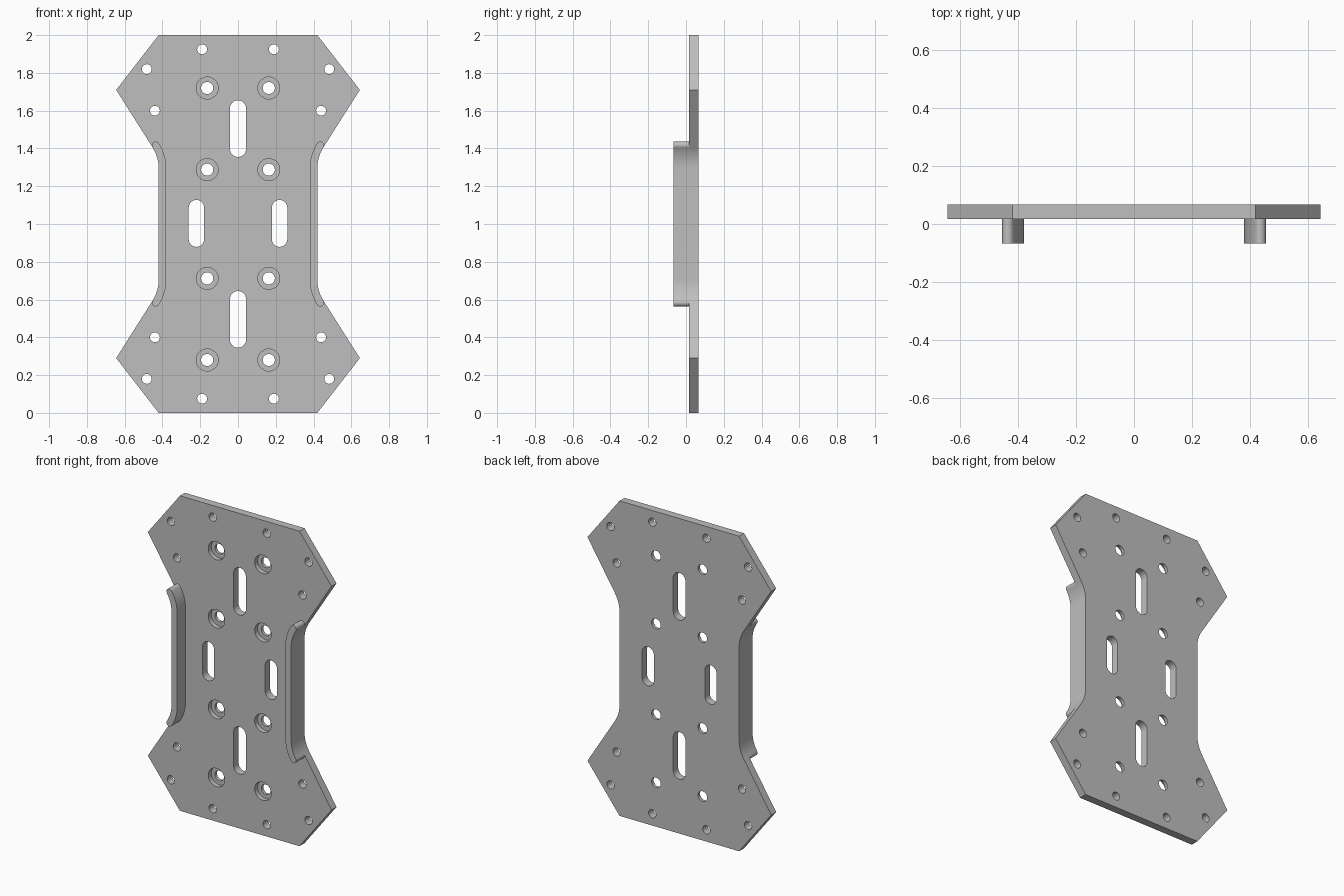
import bpy, bmesh, math
from math import cos, sin, pi

if "Cube" in bpy.data.objects:
    bpy.data.objects.remove(bpy.data.objects["Cube"])

FRONT, BACK = 0.017, 0.067      # plate faces in y
RIB_FRONT = -0.067              # front of the side ribs
RECESS = 0.03                   # counterbore depth
MID = 1.0                       # height of the mirror line

grey = bpy.data.materials.new("grey metal")
grey.use_nodes = True
grey.diffuse_color = (0.52, 0.52, 0.52, 1)
grey.node_tree.nodes["Principled BSDF"].inputs["Base Color"].default_value = (0.52, 0.52, 0.52, 1)


def arc(cx, cz, r, a0, a1, n):
    return [(cx + r * cos(a0 + (a1 - a0) * i / n), cz + r * sin(a0 + (a1 - a0) * i / n))
            for i in range(n + 1)]


def circle(x, z, r, n=32):
    return arc(x, z, r, 0, 2 * pi, n)[:-1]


def slot(x, z, r, half):
    """Vertical slot with round ends; half is half its full height."""
    return arc(x, z + half - r, r, 0, pi, 16) + arc(x, z - half + r, r, pi, 2 * pi, 16)


def prisms(name, outlines, y0, y1):
    """One object holding each x-z outline extruded from y0 to y1."""
    bm = bmesh.new()
    for pts in outlines:
        front = [bm.verts.new((x, y0, z)) for x, z in pts]
        back = [bm.verts.new((x, y1, z)) for x, z in pts]
        bm.faces.new(front)
        bm.faces.new(back[::-1])
        for i in range(len(pts)):
            j = (i + 1) % len(pts)
            bm.faces.new((front[j], front[i], back[i], back[j]))
    bmesh.ops.recalc_face_normals(bm, faces=bm.faces)
    mesh = bpy.data.meshes.new(name)
    bm.to_mesh(mesh)
    bm.free()
    mesh.materials.append(grey)
    ob = bpy.data.objects.new(name, mesh)
    bpy.context.collection.objects.link(ob)
    return ob


def flip_z(pts):
    return [(x, 2 * MID - z) for x, z in reversed(pts)]


def flip_x(pts):
    return [(-x, z) for x, z in reversed(pts)]


def four(points):
    """Each (x, z) repeated in all four quadrants."""
    return [(sx * x, MID + sz * (z - MID)) for x, z in points for sx in (1, -1) for sz in (1, -1)]


# Waist fillet: straight side at x = 0.42 turning outward to the wing tip
WAIST, R, TIP = 0.42, 0.21, (0.645, 1.71)
turn = math.atan2(0.19, 0.30)
corner_z = TIP[1] - (TIP[0] - WAIST) / math.tan(turn)
fillet_z = corner_z - R * math.tan(turn / 2)
fillet_x = WAIST + R
fillet = arc(fillet_x, fillet_z, R, pi, pi - turn, 10)

# Plate outline
upper = fillet + [TIP, (0.42, 2.0)]
right_side = flip_z(upper) + upper
plate = prisms("base_plate", [right_side + flip_x(right_side)], FRONT, BACK)

# Holes: small mounting holes, counterbored holes and slots
small = four([(0.19, 1.925), (0.483, 1.82), (0.44, 1.6)])
bored = four([(0.163, 1.72), (0.163, 1.288)])
through = [circle(x, z, 0.026) for x, z in small] + [circle(x, z, 0.032) for x, z in bored]
through += [slot(0, MID + s * 0.505, 0.043, 0.15) for s in (1, -1)]
through += [slot(s * 0.22, MID + 0.003, 0.041, 0.124) for s in (1, -1)]
cutters = [prisms("through_cutter", through, FRONT - 0.05, BACK + 0.05),
           prisms("recess_cutter", [circle(x, z, 0.058) for x, z in bored],
                  FRONT - 0.05, FRONT + RECESS)]
for c in cutters:
    c.hide_render = True
    mod = plate.modifiers.new(c.name, 'BOOLEAN')
    mod.operation, mod.solver, mod.object = 'DIFFERENCE', 'EXACT', c
    bpy.ops.object.select_all(action='DESELECT')
    bpy.context.view_layer.objects.active = plate
    plate.select_set(True)
    bpy.ops.object.modifier_apply(modifier=mod.name)
    bpy.data.objects.remove(c)

# Side ribs following the waist, with rounded ends
W = 0.04
inner = arc(fillet_x, fillet_z, R + W, pi - turn, pi, 10)
end = arc(fillet_x + (R + W / 2) * cos(pi - turn), fillet_z + (R + W / 2) * sin(pi - turn),
          W / 2, -turn, pi - turn, 12)[1:-1]
top_half = fillet + end + inner
rib = top_half + flip_z(top_half)
ribs = [prisms("left_rib", [rib], RIB_FRONT, FRONT),
        prisms("right_rib", [flip_x(rib)], RIB_FRONT, FRONT)]

# Smooth curved walls, keep edges sharp
bpy.ops.object.select_all(action='DESELECT')
for ob in [plate] + ribs:
    ob.select_set(True)
bpy.context.view_layer.objects.active = plate
bpy.ops.object.shade_smooth_by_angle(angle=math.radians(30))
